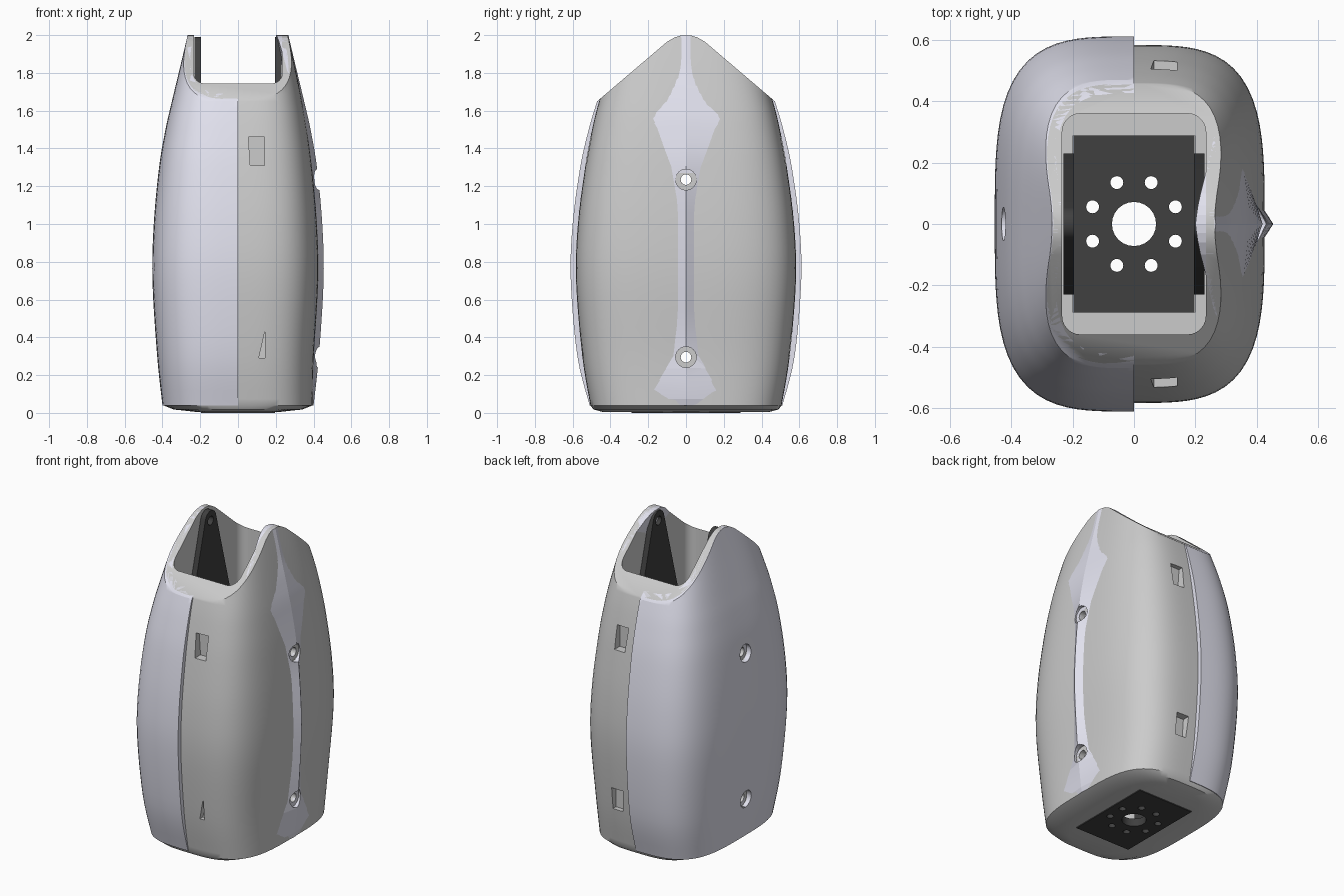
import bpy, bmesh, math
from mathutils import Matrix

if "Cube" in bpy.data.objects:
    bpy.data.objects.remove(bpy.data.objects["Cube"])

# z, half width, half depth, inset of the liner behind the outer cover
RINGS = [(0.04, .400, .510, .004), (0.30, .428, .575, .026), (0.70, .453, .610, .028),
         (1.00, .446, .600, .028), (1.30, .418, .560, .026), (1.50, .384, .515, .018),
         (1.65, .350, .470, .010), (1.85, .302, .400, .004), (2.02, .262, .340, .004)]


def smooth_rings(steps=5):
    out = []
    for i in range(len(RINGS) - 1):
        p = [RINGS[max(0, min(len(RINGS) - 1, i + k))] for k in (-1, 0, 1, 2)]
        for s in range(steps):
            t = s / steps
            out.append(tuple(0.5 * (2 * b + (c - a) * t + (2 * a - 5 * b + 4 * c - d) * t * t
                                    + (3 * b - a - 3 * c + d) * t ** 3) for a, b, c, d in zip(*p)))
    return out + [RINGS[-1]]


def oval(a, b, start, end, n, power=3.5):
    pts = []
    for i in range(n):
        t = math.radians(start + (end - start) * i / (n - 1))
        c, s = math.cos(t), math.sin(t)
        r = (abs(c) ** power + abs(s) ** power) ** (-1 / power)
        pts.append((a * c * r, b * s * r))
    return pts


def colour(name, rgb):
    m = bpy.data.materials.new(name)
    m.diffuse_color = (*rgb, 1)
    m.use_nodes = True
    m.node_tree.nodes["Principled BSDF"].inputs["Base Color"].default_value = m.diffuse_color
    return m


def finish(bm, name, mat=None):
    bmesh.ops.recalc_face_normals(bm, faces=bm.faces[:])
    me = bpy.data.meshes.new(name)
    bm.to_mesh(me)
    bm.free()
    ob = bpy.data.objects.new(name, me)
    bpy.context.collection.objects.link(ob)
    if mat:
        me.materials.append(mat)
    return ob


def loft(name, loops, mat=None):
    bm = bmesh.new()
    rows = [[bm.verts.new(p) for p in loop] for loop in loops]
    n = len(rows[0])
    for lo, hi in zip(rows, rows[1:]):
        for i in range(n):
            j = (i + 1) % n
            bm.faces.new((lo[i], lo[j], hi[j], hi[i]))
    bm.faces.new(rows[0][::-1])
    bm.faces.new(rows[-1])
    return finish(bm, name, mat)


def prism_x(name, yz, x0, x1, mat=None):
    return loft(name, [[(x, y, z) for y, z in yz] for x in (x0, x1)], mat)


def prism_z(name, xy, z0, z1, mat=None):
    return loft(name, [[(x, y, z) for x, y in xy] for z in (z0, z1)], mat)


def circle(u, v, r, n=24):
    return [(u + r * math.cos(2 * math.pi * i / n), v + r * math.sin(2 * math.pi * i / n))
            for i in range(n)]


def rect(x, y, r=0):
    if not r:
        return [(-x, -y), (x, -y), (x, y), (-x, y)]
    pts = []
    for k, (sx, sy) in enumerate(((1, 1), (-1, 1), (-1, -1), (1, -1))):
        for i in range(7):
            t = math.radians(90 * k + 15 * i)
            pts.append((sx * (x - r) + r * math.cos(t), sy * (y - r) + r * math.sin(t)))
    return pts


def cut(ob, cutters):
    for c in cutters:
        m = ob.modifiers.new("cut", 'BOOLEAN')
        m.operation, m.solver, m.object = 'DIFFERENCE', 'EXACT', c
        with bpy.context.temp_override(object=ob, active_object=ob, selected_objects=[ob]):
            bpy.ops.object.modifier_apply(modifier=m.name)


def smooth(ob, angle=35):
    bpy.ops.object.select_all(action='DESELECT')
    ob.select_set(True)
    bpy.context.view_layer.objects.active = ob
    bpy.ops.object.shade_smooth_by_angle(angle=math.radians(angle))


pale = colour("pale", (.76, .76, .86))
grey = colour("grey", (.60, .60, .59))
dark = colour("dark", (.05, .05, .05))
rings = smooth_rings()

# Grey liner with chamfered base
loops = [[(x, y, .005) for x, y in oval(.22, .44, 0, 360, 97)[:-1]],
         [(x, y, .018) for x, y in oval(.34, .49, 0, 360, 97)[:-1]]]
loops += [[(x, y, z) for x, y in oval(a - d, b - d, 0, 360, 97)[:-1]] for z, a, b, d in rings]
liner = loft("liner", loops, grey)

# Pale cover over the left half
loops = []
for z, a, b, d in rings:
    outer = oval(a, b, 90, 270, 49)
    inner = oval(a - .032, b - .032, 270, 90, 49)
    loops.append([(min(x, 0), y, z) for x, y in outer + inner])
left_cover = loft("left_cover", loops, pale)

# Pale ridge along the right side, flaring at both ends
widths = [(.04, .36), (.12, .18), (.30, .07), (.5, .045), (1.1, .045), (1.3, .08),
          (1.5, .16), (1.65, .28), (1.8, .32), (2.02, .26)]
loops = []
for z, a, b, d in rings:
    for (z0, w0), (z1, w1) in zip(widths, widths[1:]):
        if z0 <= z <= z1 + 1e-6:
            w = w0 + (w1 - w0) * (z - z0) / (z1 - z0)
            break
    edge = (a - d) * (1 - (w / (b - d)) ** 3.5) ** (1 / 3.5) - .001
    loops.append([(edge, -w, z), (a, 0, z), (edge, w, z), (edge - .025, 0, z)])
right_ridge = loft("right_ridge", loops, pale)

# Dark bracket: base plate and two tapered arms
plate = prism_z("base_plate", rect(.197, .288), 0, .05, dark)
tip = [(.055 * math.cos(math.radians(t)), 1.935 + .055 * math.sin(math.radians(t)))
       for t in range(15, 166, 15)]
arm_shape = [(-.23, .035), (.23, .035), (.23, 1.3)] + tip + [(-.23, 1.3)]
arms = [prism_x(n, arm_shape, s * .195, s * .229, dark)
        for n, s in (("left_arm", -1), ("right_arm", 1))]

# Cutters: sloped roof line, cavity, floor opening
slope = [(.75, 1.408), (.47, 1.65), (.10, 1.965), (.06, 1.988), (.03, 1.997)]
roof = prism_x("roof_cutter", slope + [(0, 2.0)] + [(-y, z) for y, z in slope[::-1]]
               + [(-.75, 2.4), (.75, 2.4)], -.7, .7)
cavity = prism_z("cavity_cutter", rect(.234, .36, .06), .04, 2.3)
floor = prism_z("floor_cutter", rect(.198, .289), -.2, .1)

# Cutters: screw holes through the sides, and arm pivot hole
drills = []
for z in (.295, 1.235):
    drills.append(prism_x("screw_cutter", circle(0, z, .028), -.7, .7))
    for s in (-1, 1):
        drills.append(prism_x("counterbore_cutter", circle(0, z, .055), s * .395, s * .7))
pivot = prism_x("pivot_cutter", circle(0, 1.925, .028), -.24, .24)

# Cutters: latch pockets in front and back of the right half
pockets = []
for s in (-1, 1):
    for z0, z1, depth in ((1.31, 1.46, .475), (.29, .43, .515)):
        xz = [(.055, z1), (.065, z0), (.14, z0), (.14, z1)]
        if s < 0 and z0 < 1:
            xz = [(.11, z0), (.142, z0), (.142, z1)]
        pockets.append(loft("pocket_cutter", [[(x, s * y, z) for x, z in xz]
                                              for y in (depth, .8)]))

# Cutters: plate bolt circle
bolts = [prism_z("bore_cutter", circle(0, 0, .072), -.2, .2)]
for i in range(8):
    t = math.radians(22.5 + 45 * i)
    bolts.append(prism_z("bolt_cutter", circle(.146 * math.cos(t), .146 * math.sin(t), .021, 20),
                         -.2, .2))

cut(liner, [roof, cavity, floor] + drills + pockets)
cut(left_cover, [roof] + drills)
cut(right_ridge, [roof] + drills)
cut(plate, bolts)
for arm in arms:
    cut(arm, [pivot, drills[0], drills[3]])

for c in [roof, cavity, floor, pivot] + drills + pockets + bolts:
    bpy.data.objects.remove(c)
for ob in [liner, left_cover, plate] + arms:
    smooth(ob)
smooth(right_ridge, 6)
